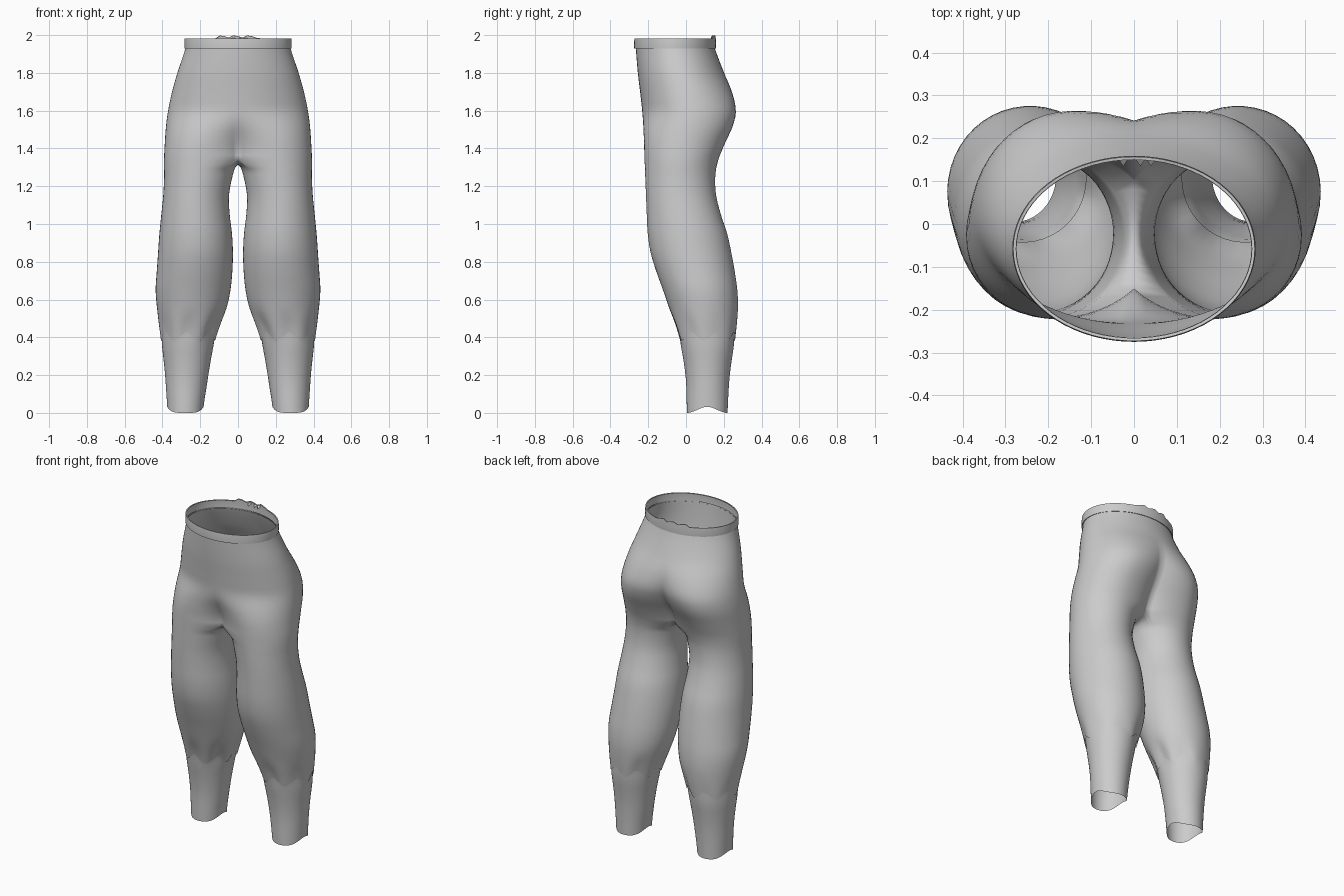
import bpy, bmesh, math

if "Cube" in bpy.data.objects:
    bpy.data.objects.remove(bpy.data.objects["Cube"])

# z, inner x, outer x, front y, back y
KEYS = [
    (-0.10, .185, .372, .008, .218), (0.00, .182, .375, .005, .220), (0.20, .157, .386, -.003, .232),
    (0.40, .118, .408, -.038, .260), (0.55, .062, .428, -.088, .275),
    (0.65, .040, .436, -.122, .272), (0.75, .030, .430, -.158, .258),
    (0.85, .027, .423, -.188, .240), (0.95, .032, .416, -.203, .218),
    (1.05, .044, .406, -.208, .185), (1.15, .048, .396, -.212, .160),
    (1.25, .030, .391, -.216, .155), (1.33, .008, .392, -.219, .168),
    (1.42, .0, .388, -.222, .203), (1.52, .0, .381, -.226, .248),
    (1.60, .0, .370, -.232, .264), (1.70, .0, .349, -.243, .243),
    (1.80, .0, .321, -.255, .202), (1.94, .0, .276, -.266, .150),
    (2.05, .0, .262, -.270, .130)]
N, K = 36, 12                 # outer and inner-leg segments
SPREAD = math.radians(50)     # where the inner thigh begins
CROTCH = 1.34


def size_at(z):
    """Smooth interpolation of the key sections."""
    i = max(i for i in range(1, len(KEYS) - 2) if KEYS[i][0] <= z or i == 1)
    a, b, c, d = KEYS[i - 1:i + 3]
    t = (z - b[0]) / (c[0] - b[0])
    h = c[0] - b[0]
    out = []
    for j in range(1, 5):
        m0 = (c[j] - a[j]) / (c[0] - a[0]) * h
        m1 = (d[j] - b[j]) / (d[0] - b[0]) * h
        out.append((2*t**3 - 3*t*t + 1)*b[j] + (t**3 - 2*t*t + t)*m0
                   + (3*t*t - 2*t**3)*c[j] + (t**3 - t*t)*m1)
    return out


def ramp(z, hi, lo):
    t = min(1, max(0, (hi - z) / (hi - lo)))
    return t * t * (3 - 2 * t)


def hip_row(z):
    """Half section, front centre to back centre, easing from an oval to two lobes."""
    _, w, f, b = size_at(z)
    blend = (ramp(z, 1.62, CROTCH), ramp(z, 1.84, CROTCH))
    prof = []
    for i in range(N + 1):
        t = math.pi * i / N
        phi = -SPREAD + (math.pi + 2 * SPREAD) * i / N
        s = math.sin(phi)
        lobe_x = w / 2 * (1 + (s if s > 0 else s / math.sin(SPREAD)))
        k = blend[0] if i <= N // 2 else blend[1]
        prof.append(((1-k) * w * math.sin(t) + k * lobe_x,
                     (1-k) * math.cos(t) + k * math.cos(phi)))
    top, low = max(p[1] for p in prof), -min(p[1] for p in prof)
    cy, ry = (f + b) / 2, (b - f) / 2
    row = [[x, cy - ry * (y / top if y > 0 else y / low), z] for x, y in prof]
    row[0][0] = row[-1][0] = 0
    return row


def leg_row(z):
    """Closed leg section: N+1 outer points, then the inner thigh."""
    a, w, f, b = size_at(z)
    gap = 2 * math.pi - (math.pi + 2 * SPREAD)
    angles = [-SPREAD + (math.pi + 2 * SPREAD) * i / N for i in range(N + 1)]
    angles += [angles[-1] + gap * j / K for j in range(1, K)]
    return [[(a + w) / 2 + (w - a) / 2 * math.sin(p),
             (f + b) / 2 - (b - f) / 2 * math.cos(p), z] for p in angles]


def zigzag(i, n, teeth):
    return abs((i * teeth / n) % 1 * 2 - 1) * 2 - 1


def skin(bm, rows, closed):
    for r0, r1 in zip(rows, rows[1:]):
        n = len(r0)
        for i in range(n if closed else n - 1):
            j = (i + 1) % n
            bm.faces.new((r0[i], r1[i], r1[j], r0[j]))


def finish(name, bm, mat, mirror=True):
    me = bpy.data.meshes.new(name)
    bmesh.ops.recalc_face_normals(bm, faces=bm.faces)
    # an open shell is turned so its side faces point outward
    side = max(bm.faces, key=lambda q: q.calc_center_median().x)
    if side.normal.x < 0:
        bmesh.ops.reverse_faces(bm, faces=bm.faces)
    bm.to_mesh(me)
    bm.free()
    ob = bpy.data.objects.new(name, me)
    bpy.context.collection.objects.link(ob)
    me.materials.append(mat)
    if mirror:
        m = ob.modifiers.new("mirror", 'MIRROR')
        m.use_clip = True
        m.merge_threshold = 0.0005
    bpy.ops.object.select_all(action='DESELECT')
    ob.select_set(True)
    bpy.context.view_layer.objects.active = ob
    bpy.ops.object.shade_smooth_by_angle(angle=math.radians(50))
    return ob


grey = bpy.data.materials.new("plain grey")
grey.diffuse_color = (0.6, 0.6, 0.6, 1)
grey.use_nodes = True
grey.node_tree.nodes["Principled BSDF"].inputs["Base Color"].default_value = grey.diffuse_color

# trousers: hips, crotch saddle and upper legs as one shell
bm = bmesh.new()
make = lambda row: [bm.verts.new(p) for p in row]
hips = [make(hip_row(1.94 - (1.94 - CROTCH) * i / 24)) for i in range(25)]
skin(bm, hips, False)
front, back = hips[-1][0].co.copy(), hips[-1][-1].co.copy()
saddle = []
for j in range(1, K):
    p = back.lerp(front, j / K)
    p.z -= 0.025 * math.sin(math.pi * j / K)
    saddle.append(bm.verts.new(p))
legs = [hips[-1] + saddle]
steps = 30
for s in range(steps + 1):
    z = 1.295 - (1.295 - 0.405) * s / steps
    row = leg_row(z)
    for i, p in enumerate(row):
        # ragged hem
        p[2] += 0.028 * zigzag(i, N + K, 7) * ramp(z, 0.58, 0.41)
    legs.append(make(row))
skin(bm, legs, True)
finish("trousers", bm, grey)

# lower leg cuffs tucked just under the hem
bm = bmesh.new()
cuffs = []
for s in range(15):
    z = 0.44 * (1 - s / 14)
    a, w, f, b = size_at(z)
    cx, cy = (a + w) / 2, (f + b) / 2
    row = leg_row(z)
    for i, p in enumerate(row):
        tuck = 1 - 0.04 * ramp(0.45 - z, 0.12, 0)
        p[0], p[1] = cx + (p[0] - cx) * tuck, cy + (p[1] - cy) * tuck
        lift = 0.016 * (1 - math.cos(2 * math.pi * (p[1] - f) / (b - f)))
        p[2] += lift * ramp(z, 0.15, 0) + 0.025 * zigzag(i, N + K, 7) * ramp(0.44 - z, 0.1, 0)
    cuffs.append([bm.verts.new(p) for p in row])
skin(bm, cuffs, True)
finish("lower_leg", bm, grey)

# waistband: thin raised band, slightly torn and folded at the back
bm = bmesh.new()
M = 72
band = []
for grow, z in ((-0.002, 1.932), (0.007, 1.930), (0.008, 1.958), (0.006, 1.983), (-0.001, 1.982)):
    row = []
    for i in range(M):
        t = 2 * math.pi * i / M
        x, y = (0.276 + grow) * math.sin(t), -0.058 - (0.209 + grow) * math.cos(t)
        torn = y > 0 and abs(x) < 0.11
        dz = 0.010 + 0.007 * math.sin(i * 2.1) if torn and z > 1.97 else 0
        row.append(bm.verts.new((x, y, z + dz)))
    band.append(row)
skin(bm, band, True)
for x in (-0.025, 0.015, 0.04):
    bm.faces.new([bm.verts.new(p) for p in ((x - .012, .152, 1.985), (x + .012, .152, 1.985), (x, .135, 1.972))])
finish("waistband", bm, grey, mirror=False)
